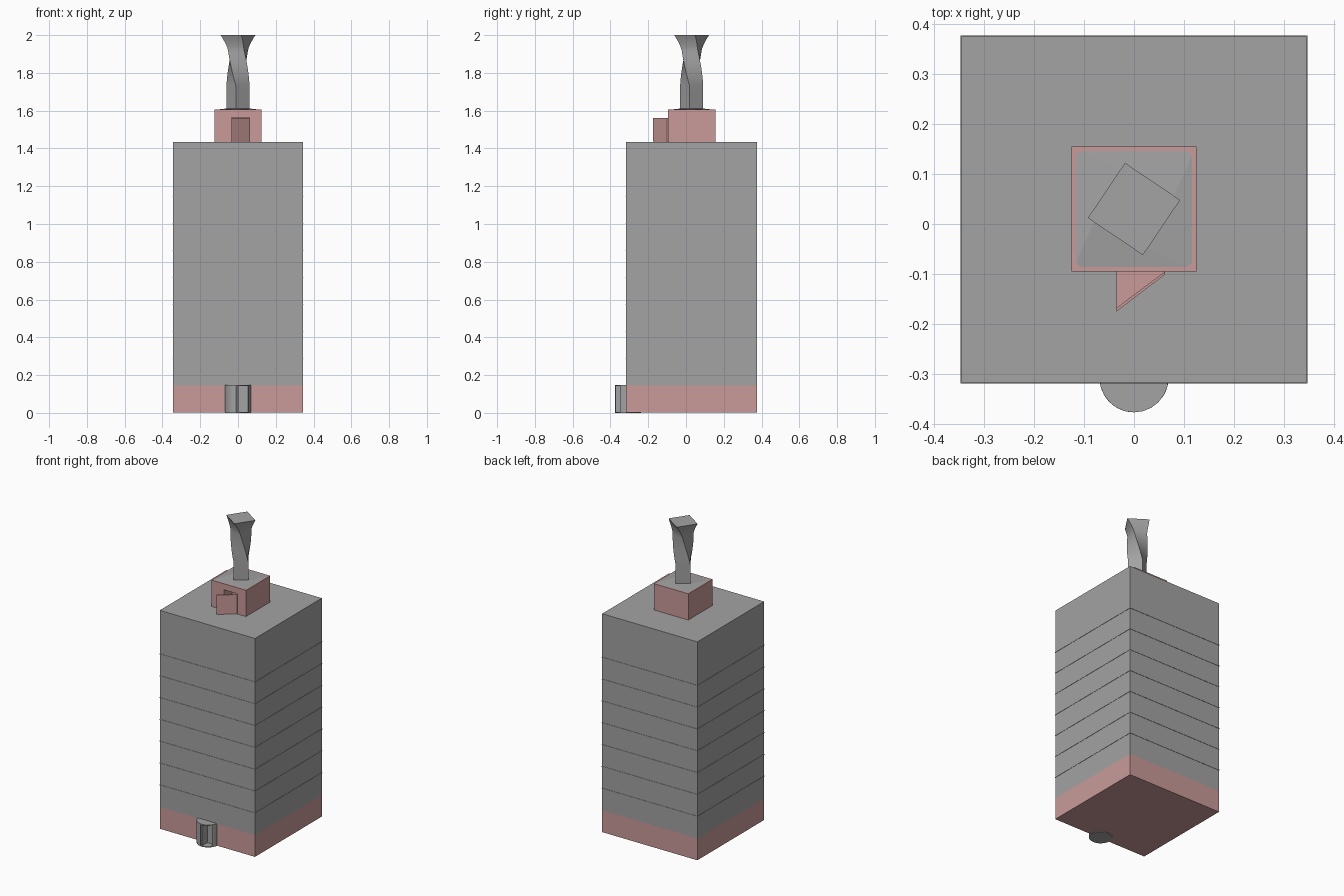
import bpy, bmesh, math
from mathutils import Matrix, Vector

cube = bpy.data.objects.get("Cube")
if cube:
    bpy.data.objects.remove(cube, do_unlink=True)


def material(name, color):
    m = bpy.data.materials.new(name)
    m.use_nodes = True
    m.diffuse_color = (*color, 1)
    m.node_tree.nodes["Principled BSDF"].inputs["Base Color"].default_value = (*color, 1)
    return m


GREY = material("concrete grey", (0.366, 0.366, 0.366))
PINK = material("dusty pink", (0.578, 0.328, 0.314))


def finish(name, bm, mat, smooth=False):
    bmesh.ops.recalc_face_normals(bm, faces=bm.faces)
    mesh = bpy.data.meshes.new(name)
    bm.to_mesh(mesh)
    bm.free()
    mesh.materials.append(mat)
    obj = bpy.data.objects.new(name, mesh)
    bpy.context.collection.objects.link(obj)
    if smooth:
        bpy.ops.object.select_all(action="DESELECT")
        bpy.context.view_layer.objects.active = obj
        obj.select_set(True)
        bpy.ops.object.shade_smooth_by_angle(angle=math.radians(35))
    return obj


def box(name, x, y, z, mat):
    """Box from (min, max) pairs."""
    bm = bmesh.new()
    bmesh.ops.create_cube(bm, size=1)
    for v in bm.verts:
        v.co = Vector([p[0] + (p[1] - p[0]) * (c + 0.5) for p, c in zip((x, y, z), v.co)])
    return finish(name, bm, mat)


def loft(name, rings, mat, smooth=False):
    """Skin a stack of equal rings and cap both ends."""
    bm = bmesh.new()
    loops = [[bm.verts.new(p) for p in ring] for ring in rings]
    for a, b in zip(loops, loops[1:]):
        for i in range(len(a)):
            j = (i + 1) % len(a)
            bm.faces.new((a[i], a[j], b[j], b[i]))
    bm.faces.new(loops[0][::-1])
    bm.faces.new(loops[-1])
    return finish(name, bm, mat, smooth)


def prism(name, outline, z0, z1, mat, smooth=False):
    return loft(name, [[(x, y, z) for x, y in outline] for z in (z0, z1)], mat, smooth)


def square(radius, degrees, z, cy=0.03):
    angles = [math.radians(degrees + 90 * i) for i in range(4)]
    return [(radius * math.cos(a), cy + radius * math.sin(a), z) for a in angles]


def arc(radius, start, end, steps, cy):
    angles = [math.radians(start + (end - start) * i / steps) for i in range(steps + 1)]
    return [(radius * math.cos(a), cy + radius * math.sin(a)) for a in angles]


# Main block with its ground floor
WIDE, DEEP = (-0.345, 0.345), (-0.317, 0.375)
STOREY = 0.143
box("ground_floor", WIDE, DEEP, (0.002, 0.145), PINK)
box("tower_block", WIDE, DEEP, (0.145, 1.433), GREY)

# Floor slabs that barely stand out of the walls
for i in range(2, 9):
    z = STOREY * i + 0.003
    box(f"floor_slab_{i}", (-0.347, 0.347), (-0.319, 0.377), (z - 0.002, z + 0.002), GREY)

# Roof house with a doorway
house = box("roof_house", (-0.125, 0.125), (-0.095, 0.155), (1.433, 1.605), PINK)
cutter = box("doorway_cutter", (-0.035, 0.062), (-0.15, -0.01), (1.437, 1.565), PINK)
cutter.hide_render = True
cutter.hide_viewport = True
cutter.display_type = "WIRE"
cut = house.modifiers.new("doorway", "BOOLEAN")
cut.object = cutter
cut.operation = "DIFFERENCE"
cut.solver = "EXACT"

# Door standing ajar over its step
prism("roof_door", [(0.062, -0.095), (0.062, -0.101), (-0.035, -0.175), (-0.035, -0.168)],
      1.437, 1.562, PINK)
prism("door_step", [(0.062, -0.095), (-0.035, -0.095), (-0.035, -0.17)], 1.433, 1.439, PINK)

# Shallow roof cap carrying the mast
loft("roof_cap", [square(0.125 * math.sqrt(2), 45, 1.604),
                  square(0.064, -10, 1.611)], GREY)

# Twisted mast that flares at the top
STEPS = 20
rings = [square(0.062, -10, 1.605)]
for i in range(STEPS + 1):
    t = i / STEPS
    flare = max(0, (t - 0.7) / 0.3) ** 1.5
    rings.append(square(0.062 + 0.032 * flare, -10 - 69 * t, 1.73 + 0.27 * t))
loft("twisted_mast", rings, GREY, smooth=True)

# Revolving door: discs, curved screens and crossed leaves
CY, R = -0.308, 0.069
disc = arc(R, 0, 345, 23, CY)
prism("revolving_floor", disc, 0, 0.005, GREY, smooth=True)
prism("revolving_roof", disc, 0.142, 0.147, GREY, smooth=True)
for side, start, end in (("right", 180, 262), ("left", 325, 360)):
    outline = arc(R, start, end, 8, CY) + arc(R - 0.004, end, start, 8, CY)
    prism(f"{side}_screen", outline, 0.005, 0.142, GREY, smooth=True)
box("cross_leaf", (-0.066, 0.066), (CY - 0.013, CY - 0.010), (0.005, 0.142), GREY)
box("front_leaf", (-0.002, 0.002), (CY - 0.066, CY - 0.010), (0.005, 0.142), GREY)
